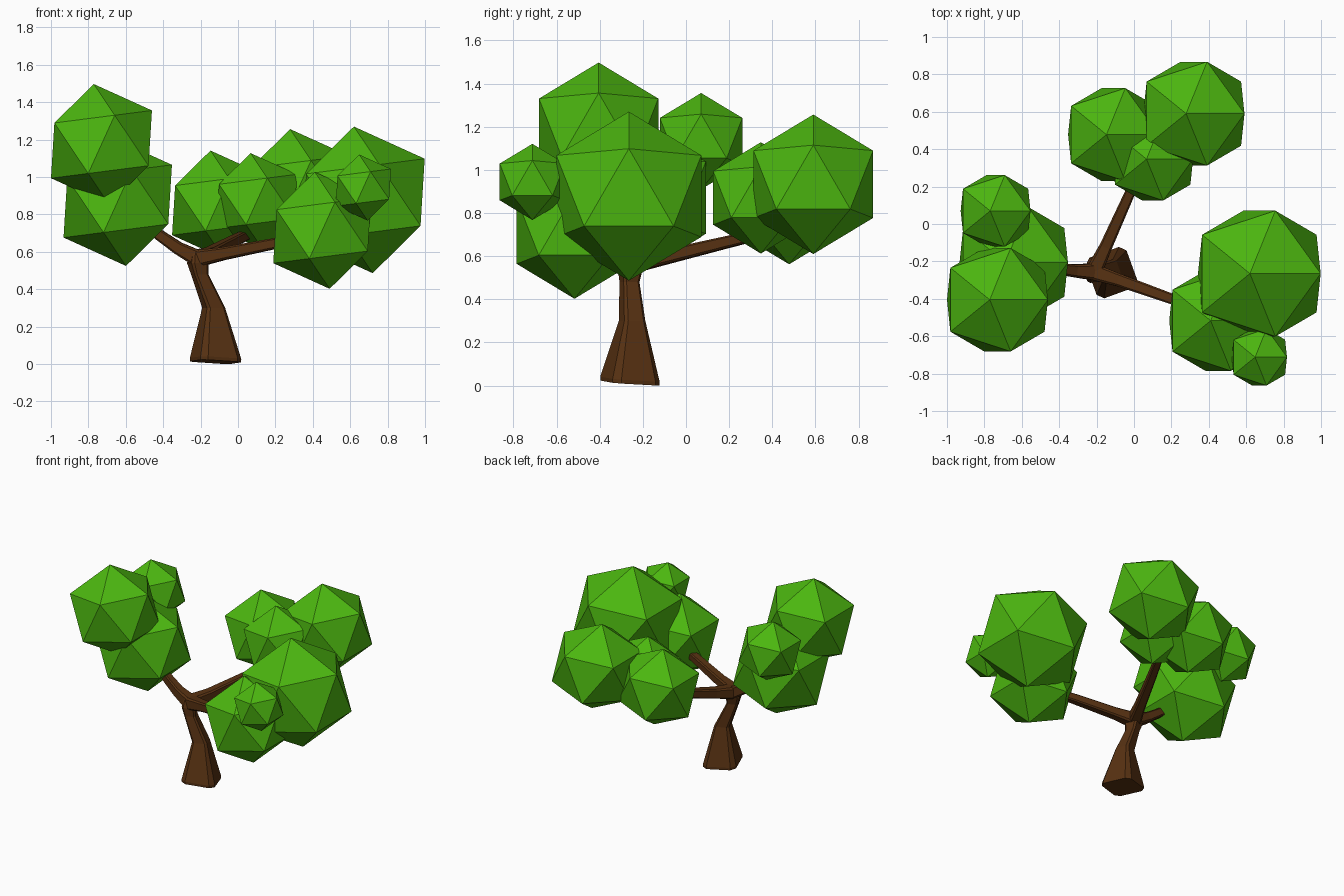
import bpy, bmesh, math
from mathutils import Vector, Matrix

if "Cube" in bpy.data.objects:
    bpy.data.objects.remove(bpy.data.objects["Cube"])


def make_material(name, rgb):
    mat = bpy.data.materials.new(name)
    mat.use_nodes = True
    mat.diffuse_color = (*rgb, 1)
    mat.node_tree.nodes["Principled BSDF"].inputs["Base Color"].default_value = (*rgb, 1)
    return mat


LEAF = make_material("leaf green", (0.072, 0.47, 0.005))
BARK = make_material("bark brown", (0.095, 0.031, 0.006))


def add_object(name, bm, mat):
    mesh = bpy.data.meshes.new(name)
    bm.to_mesh(mesh)
    bm.free()
    mesh.materials.append(mat)
    obj = bpy.data.objects.new(name, mesh)
    bpy.context.collection.objects.link(obj)
    return obj


def ring_offsets(radius, turn, chamfer=9):
    """Square ring with narrow chamfered corners, given by corner angle."""
    for k in range(4):
        for side in (-1, 1):
            a = math.radians(turn + 90 * k + side * chamfer)
            yield radius * math.cos(a), radius * math.sin(a)


def loft(name, sections, turn, level=False):
    """Tapered limb through (point, radius) sections."""
    bm = bmesh.new()
    pts = [Vector(p) for p, r in sections]
    rings = []
    for i, (p, r) in enumerate(sections):
        along = (pts[min(i + 1, len(pts) - 1)] - pts[max(i - 1, 0)]).normalized()
        if level:
            u, v = Vector((1, 0, 0)), Vector((0, 1, 0))
        else:
            u = along.cross(Vector((0, 0, 1))).normalized()
            v = u.cross(along)
        rings.append([bm.verts.new(pts[i] + u * a + v * b) for a, b in ring_offsets(r, turn)])
    for low, high in zip(rings, rings[1:]):
        n = len(low)
        for k in range(n):
            bm.faces.new((low[k], low[(k + 1) % n], high[(k + 1) % n], high[k]))
    bm.faces.new(rings[0][::-1])
    bm.faces.new(rings[-1])
    bmesh.ops.recalc_face_normals(bm, faces=bm.faces)
    return add_object(name, bm, BARK)


# Trunk, with a slightly sloping foot
trunk = loft("trunk", [
    ((-0.12, -0.26, 0.012), 0.142),
    ((-0.12, -0.26, 0.03), 0.143),
    ((-0.13, -0.25, 0.3), 0.064),
    ((-0.205, -0.262, 0.48), 0.048),
    ((-0.215, -0.258, 0.54), 0.06),
    ((-0.215, -0.255, 0.60), 0.045)], -25, level=True)
for v in trunk.data.vertices:
    if v.co.z < 0.1:
        v.co.z = max(0, v.co.z - 0.07 * (v.co.y + 0.26) - 0.04 * (v.co.x + 0.12))

# Branches fan out from the fork
fork = (-0.215, -0.256, 0.565)
branches = {
    "right_branch": [((-0.32, -0.25, 0.62), 0.042), ((-0.52, -0.225, 0.76), 0.03)],
    "left_branch": [((-0.08, -0.3, 0.59), 0.042), ((0.2, -0.40, 0.645), 0.035), ((0.36, -0.46, 0.67), 0.03)],
    "back_branch": [((-0.15, -0.12, 0.59), 0.042), ((-0.02, 0.17, 0.66), 0.034), ((0.06, 0.34, 0.70), 0.03)],
}
for name, path in branches.items():
    loft(name, [(fork, 0.055)] + path, 45)

# Leaf clumps, all leaning the same way: centre and radius
clumps = {
    "right_high_leaves": (-0.73, -0.405, 1.175, 0.325),
    "right_low_leaves": (-0.643, -0.205, 0.871, 0.349),
    "right_small_leaves": (-0.74, 0.07, 1.133, 0.225),
    "left_large_leaves": (0.67, -0.265, 0.878, 0.395),
    "left_low_leaves": (0.45, -0.517, 0.715, 0.315),
    "left_small_leaves": (0.67, -0.712, 0.944, 0.178),
    "back_large_leaves": (0.32, 0.59, 0.933, 0.326),
    "back_side_leaves": (-0.11, 0.478, 0.852, 0.292),
    "back_small_leaves": (0.1, 0.347, 0.87, 0.26),
}
lean = Matrix.Rotation(math.radians(-7.3), 4, 'Y')
for name, (x, y, z, r) in clumps.items():
    bm = bmesh.new()
    bmesh.ops.create_icosphere(bm, subdivisions=1, radius=r, matrix=Matrix.Translation((x, y, z)) @ lean)
    add_object(name, bm, LEAF)
